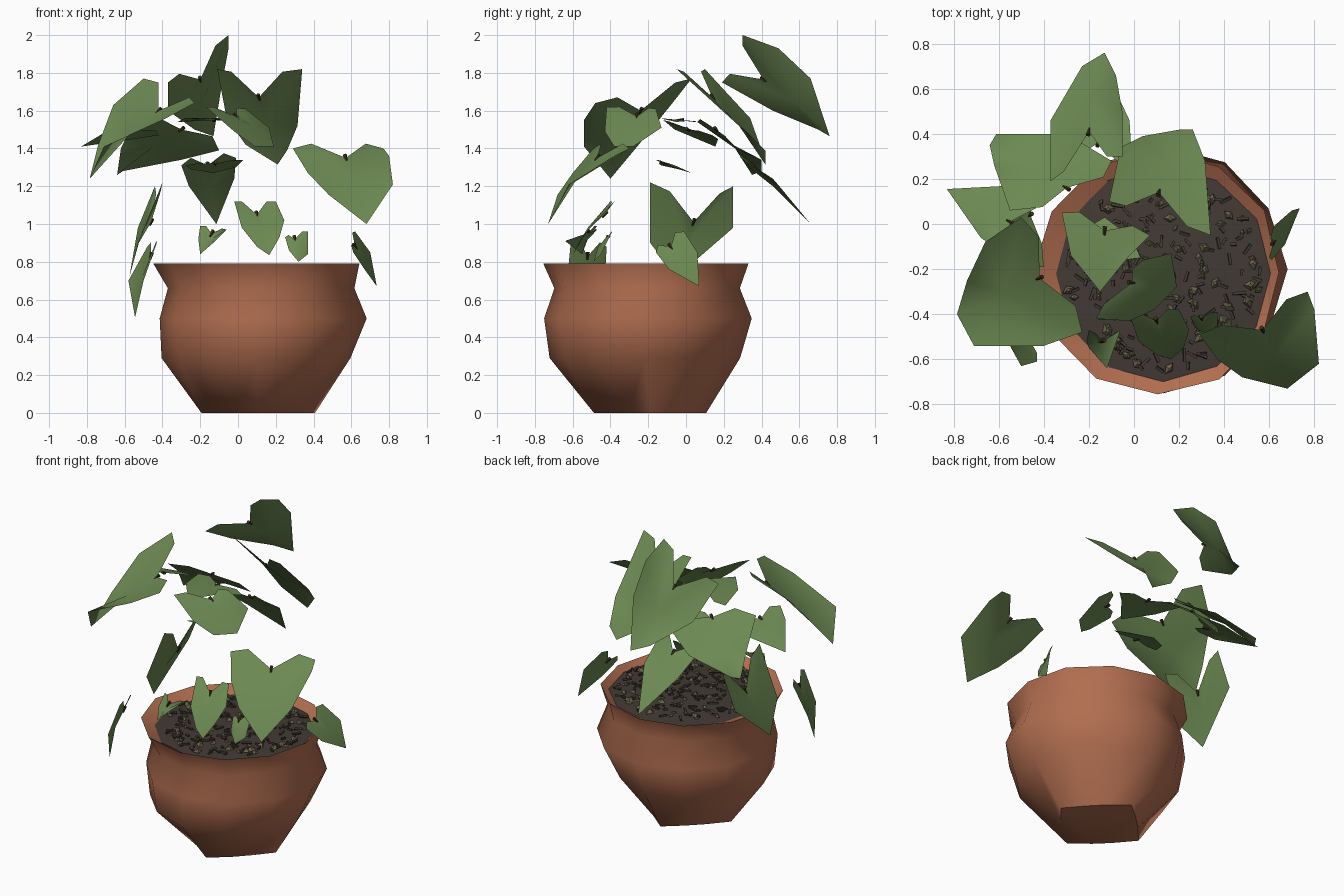
import bpy, bmesh, math, random
from mathutils import Vector, Matrix

random.seed(4)
cube = bpy.data.objects.get("Cube")
if cube:
    bpy.data.objects.remove(cube, do_unlink=True)


def material(name, rgb):
    mat = bpy.data.materials.new(name)
    mat.use_nodes = True
    mat.diffuse_color = (*rgb, 1)
    bsdf = mat.node_tree.nodes["Principled BSDF"]
    bsdf.inputs["Base Color"].default_value = (*rgb, 1)
    bsdf.inputs["Roughness"].default_value = 0.9
    return mat


TERRACOTTA = material("terracotta", (.44, .155, .08))
GREEN = material("leaf green", (.15, .25, .085))
SOIL = material("dark soil", (.055, .042, .035))
PEBBLE = material("pebble tan", (.15, .135, .075))
STEM = material("stem brown", (.045, .03, .012))


def finish(name, bm, mat, smooth_angle=None):
    """Turn a bmesh into a named, coloured object."""
    mesh = bpy.data.meshes.new(name)
    bm.to_mesh(mesh)
    bm.free()
    mesh.materials.append(mat)
    obj = bpy.data.objects.new(name, mesh)
    bpy.context.collection.objects.link(obj)
    if smooth_angle:
        bpy.ops.object.select_all(action="DESELECT")
        obj.select_set(True)
        bpy.context.view_layer.objects.active = obj
        bpy.ops.object.shade_smooth_by_angle(angle=math.radians(smooth_angle))
    return obj


def rings(bm, profile, sides, wobble=0.0):
    """Stack of irregular polygons: centre x, centre y, z, radius, squareness."""
    loops = []
    for cx, cy, z, radius, square in profile:
        loop = []
        for i in range(sides):
            a = math.tau * i / sides
            c, s = math.cos(a), math.sin(a)
            r = radius * (1 + random.uniform(-wobble, wobble)) / (abs(c) + abs(s)) ** square
            loop.append(bm.verts.new((cx + r * c, cy + r * s, z)))
        loops.append(loop)
    for low, high in zip(loops, loops[1:]):
        for i in range(sides):
            j = (i + 1) % sides
            bm.faces.new((low[i], low[j], high[j], high[i]))
    return loops


# Pot: faceted lathe with a small diamond base and an inward sloping lip
bm = bmesh.new()
loops = rings(bm, [
    (.11, -.19, 0, .3, .8),
    (.1, -.22, .29, .5, .1),
    (.13, -.2, .5, .545, 0),
    (.12, -.21, .66, .49, 0),
    (.105, -.215, .79, .545, 0),
    (.13, -.22, .75, .475, 0),
], 12, .015)
bm.faces.new(reversed(loops[0]))
finish("pot", bm, TERRACOTTA, 50)

# Soil: low dome inside the lip
bm = bmesh.new()
loops = rings(bm, [(.13, -.22, .752, .48, 0), (.13, -.22, .77, .3, 0)], 12)
bm.faces.new(loops[-1])
finish("soil", bm, SOIL, 60)


def scatter(name, count, mat, build):
    """Spread small pieces over the soil."""
    bm = bmesh.new()
    for _ in range(count):
        a, r = random.uniform(0, math.tau), .43 * math.sqrt(random.random())
        spot = Matrix.Translation((.13 + r * math.cos(a), -.22 + r * math.sin(a), .776))
        tilt = Matrix.Rotation(random.uniform(-.4, .4), 4, "X")
        build(bm, spot @ Matrix.Rotation(random.uniform(0, math.tau), 4, "Z") @ tilt)
    finish(name, bm, mat)


def pebble(bm, place):
    s = random.uniform(.015, .036)
    bmesh.ops.create_cone(bm, cap_ends=True, segments=4, radius1=s, radius2=s * .3,
                          depth=s * .6, matrix=place @ Matrix.Diagonal((1, .7, 1, 1)))


def crumb(bm, place):
    size = Matrix.Diagonal((random.uniform(.02, .06), .012, .01, 1))
    bmesh.ops.create_cube(bm, size=1, matrix=place @ size)


scatter("pebbles", 85, PEBBLE, pebble)
scatter("soil_crumbs", 150, SOIL, crumb)


def leaf(name, notch, tip, edge_a, edge_b, lift=.02):
    """Heart shaped leaf; each edge runs from the outer lobe towards the tip."""
    notch, tip = Vector(notch), Vector(tip)
    edges = [[Vector(p) for p in edge] for edge in (edge_a, edge_b)]
    for edge in edges:
        edge.insert(0, edge[0].lerp(notch, .4) + (notch - tip) * .13)
    normal = (edges[0][1] - tip).cross(edges[1][1] - tip).normalized()
    up = normal if normal.z > 0 else -normal
    bm = bmesh.new()
    centre = bm.verts.new(notch.lerp(tip, .4) + up * lift)
    outline = [bm.verts.new(p) for p in (notch, *edges[0], tip, *reversed(edges[1]))]
    if normal.z < 0:
        outline.reverse()
    for v, w in zip(outline, outline[1:] + outline[:1]):
        bm.faces.new((centre, v, w))
    finish("leaf_" + name, bm, GREEN, 75)
    # Short broken stem at the notch
    bm = bmesh.new()
    along = (tip - notch).normalized()
    place = Matrix.Translation(notch) @ along.to_track_quat("Z", "Y").to_matrix().to_4x4()
    bmesh.ops.create_cone(bm, cap_ends=True, segments=5, radius1=.011, radius2=.005,
                          depth=.04, matrix=place)
    finish("stem_" + name, bm, STEM)


# Tall leaves at the back
leaf("back_top", (-.2, .41, 1.765), (-.13, .76, 1.465),
     [(-.37, .19, 1.75), (-.37, .46, 1.6), (-.23, .7, 1.5)],
     [(-.05, .3, 2), (-.05, .49, 1.93), (-.08, .66, 1.77)])
leaf("back_centre", (.11, .14, 1.67), (.21, .42, 1.315),
     [(-.11, .1, 1.82), (-.06, .34, 1.56), (.04, .39, 1.42)],
     [(.34, -.05, 1.82), (.315, .28, 1.52), (.26, .42, 1.39)])
leaf("back_right", (-.3, .16, 1.5), (-.64, .35, 1.26),
     [(-.55, .06, 1.54), (-.62, .26, 1.4)],
     [(-.1, .28, 1.39), (-.3, .4, 1.34), (-.61, .4, 1.28)])
leaf("back_low", (-.16, .36, 1.31), (-.115, .66, 1),
     [(-.3, .32, 1.31), (-.26, .46, 1.2)], [(-.01, .29, 1.35), (-.02, .46, 1.24)])

# Large leaves reaching to the sides
leaf("side_right_large", (-.42, -.24, 1.6), (-.785, -.4, 1.24),
     [(-.5, .03, 1.77), (-.66, -.08, 1.63), (-.74, -.25, 1.42)],
     [(-.23, -.48, 1.64), (-.4, -.54, 1.55), (-.71, -.54, 1.41)])
leaf("front_left_large", (.57, -.47, 1.35), (.68, -.73, 1),
     [(.29, -.49, 1.4), (.37, -.6, 1.27), (.48, -.68, 1.155)],
     [(.77, -.3, 1.4), (.8, -.38, 1.36), (.82, -.62, 1.21)])
leaf("side_right_back", (-.55, .01, 1.5), (-.83, .155, 1.41),
     [(-.42, .14, 1.47), (-.55, .17, 1.45)], [(-.6, -.12, 1.55), (-.68, -.06, 1.5)])
leaf("side_right_low", (-.46, .04, 1.01), (-.575, -.05, .72),
     [(-.4, -.19, 1.22), (-.53, -.19, .9)], [(-.44, .25, 1.2), (-.53, .25, .98)])
leaf("side_right_hanging", (-.46, -.52, .83), (-.545, -.55, .505),
     [(-.43, -.61, .9), (-.5, -.63, .7)], [(-.48, -.42, .88), (-.58, -.43, .7)])
leaf("side_left_small", (.62, -.08, .88), (.735, .07, .67),
     [(.61, -.16, .85), (.67, -.09, .76)], [(.62, -.01, .96), (.7, .06, .85)])

# Middle leaves above the soil
leaf("middle_front", (-.01, -.26, 1.57), (.19, -.28, 1.41),
     [(-.17, -.42, 1.62), (-.02, -.43, 1.49), (.09, -.38, 1.41)],
     [(.04, -.16, 1.61), (.165, -.13, 1.51)])
leaf("middle_upper", (-.13, -.03, 1.55), (-.15, -.3, 1.55),
     [(-.32, .05, 1.54), (-.28, -.14, 1.56)], [(.07, -.05, 1.54), (-.02, -.14, 1.56)], .01)
leaf("middle_lower", (-.12, -.12, 1.32), (-.13, .03, 1.27),
     [(-.28, -.13, 1.31), (-.25, -.04, 1.29)], [(.03, -.15, 1.34), (-.01, -.06, 1.3)], .01)

# Small young leaves at the front
leaf("front_young", (.1, -.43, 1.05), (.165, -.6, .835),
     [(-.02, -.4, 1.12), (.02, -.52, .98), (.1, -.58, .88)],
     [(.2, -.38, 1.12), (.245, -.47, 1.02), (.22, -.55, .93)])
leaf("front_right_small", (-.14, -.52, .95), (-.2, -.55, .84),
     [(-.2, -.47, .99), (-.21, -.52, .92)], [(-.06, -.47, .97), (-.12, -.64, .91)], 0)
leaf("front_left_small", (.3, -.42, .92), (.32, -.49, .8),
     [(.25, -.41, .93), (.27, -.46, .86)], [(.37, -.39, .96), (.37, -.45, .84)])
